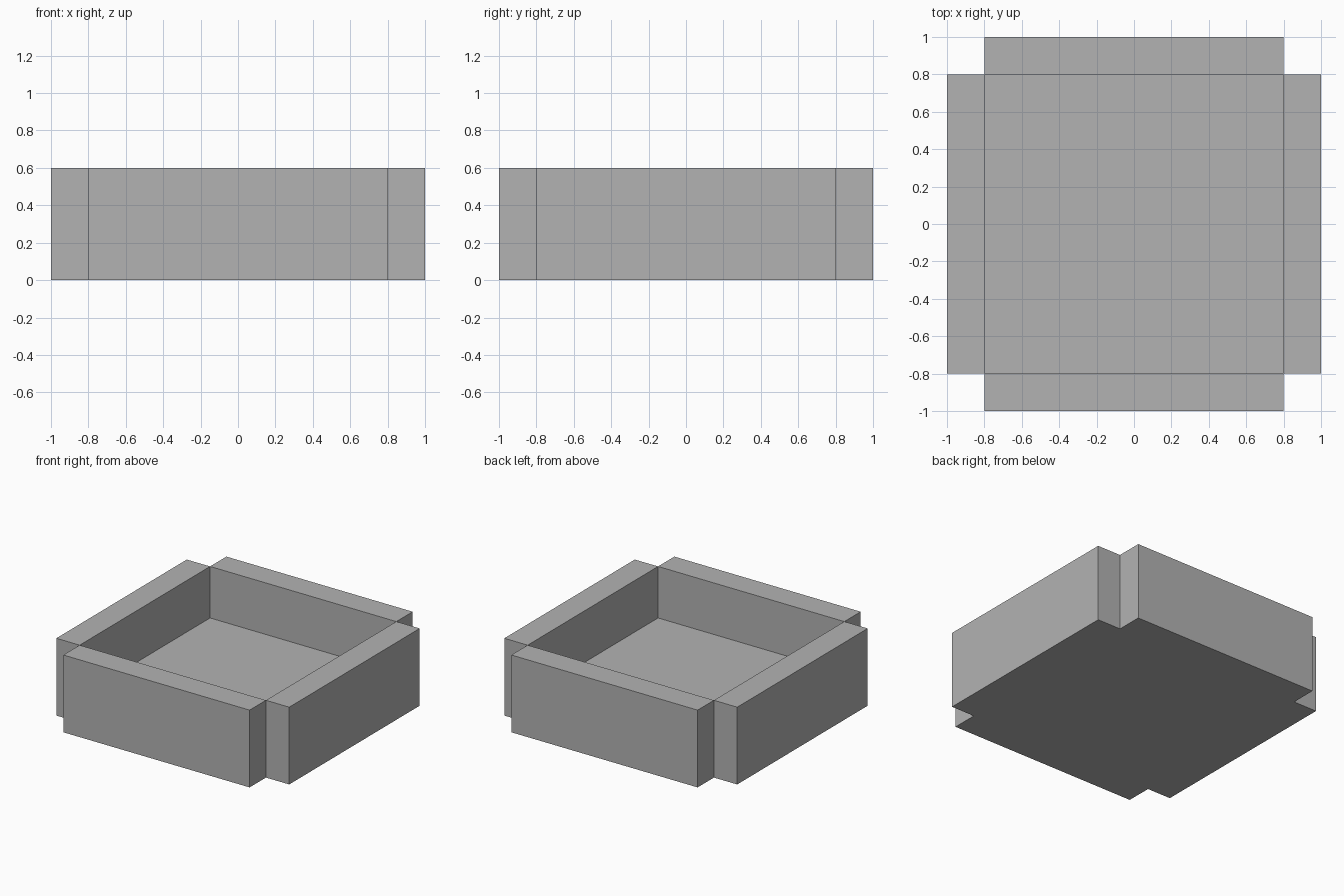
import bpy
import bmesh
from mathutils import Matrix, Vector

cube = bpy.data.objects.get("Cube")
if cube:
    bpy.data.objects.remove(cube, do_unlink=True)

INNER = 0.8    # half width of the cavity
WALL = 0.2     # wall and floor thickness
HEIGHT = 0.6

# Single grey colour
grey = bpy.data.materials.new("plain grey")
grey.use_nodes = True
colour = (0.45, 0.45, 0.45, 1)
grey.diffuse_color = colour
grey.node_tree.nodes["Principled BSDF"].inputs["Base Color"].default_value = colour


def box(name, centre, size):
    """Add a flat-shaded box of the given size around a centre."""
    bm = bmesh.new()
    placement = Matrix.Translation(centre) @ Matrix.Diagonal(Vector(size)).to_4x4()
    bmesh.ops.create_cube(bm, size=1, matrix=placement)
    mesh = bpy.data.meshes.new(name)
    bm.to_mesh(mesh)
    bm.free()
    mesh.materials.append(grey)
    obj = bpy.data.objects.new(name, mesh)
    bpy.context.collection.objects.link(obj)
    return obj


# Floor slab
box("floor", (0, 0, WALL / 2), (2 * INNER, 2 * INNER, WALL))

# Four walls around the floor, leaving the outer corners open
offset = INNER + WALL / 2
for name, side in (("left", 1), ("right", -1)):
    box(name + "_wall", (side * offset, 0, HEIGHT / 2), (WALL, 2 * INNER, HEIGHT))
for name, side in (("back", 1), ("front", -1)):
    box(name + "_wall", (0, side * offset, HEIGHT / 2), (2 * INNER, WALL, HEIGHT))
